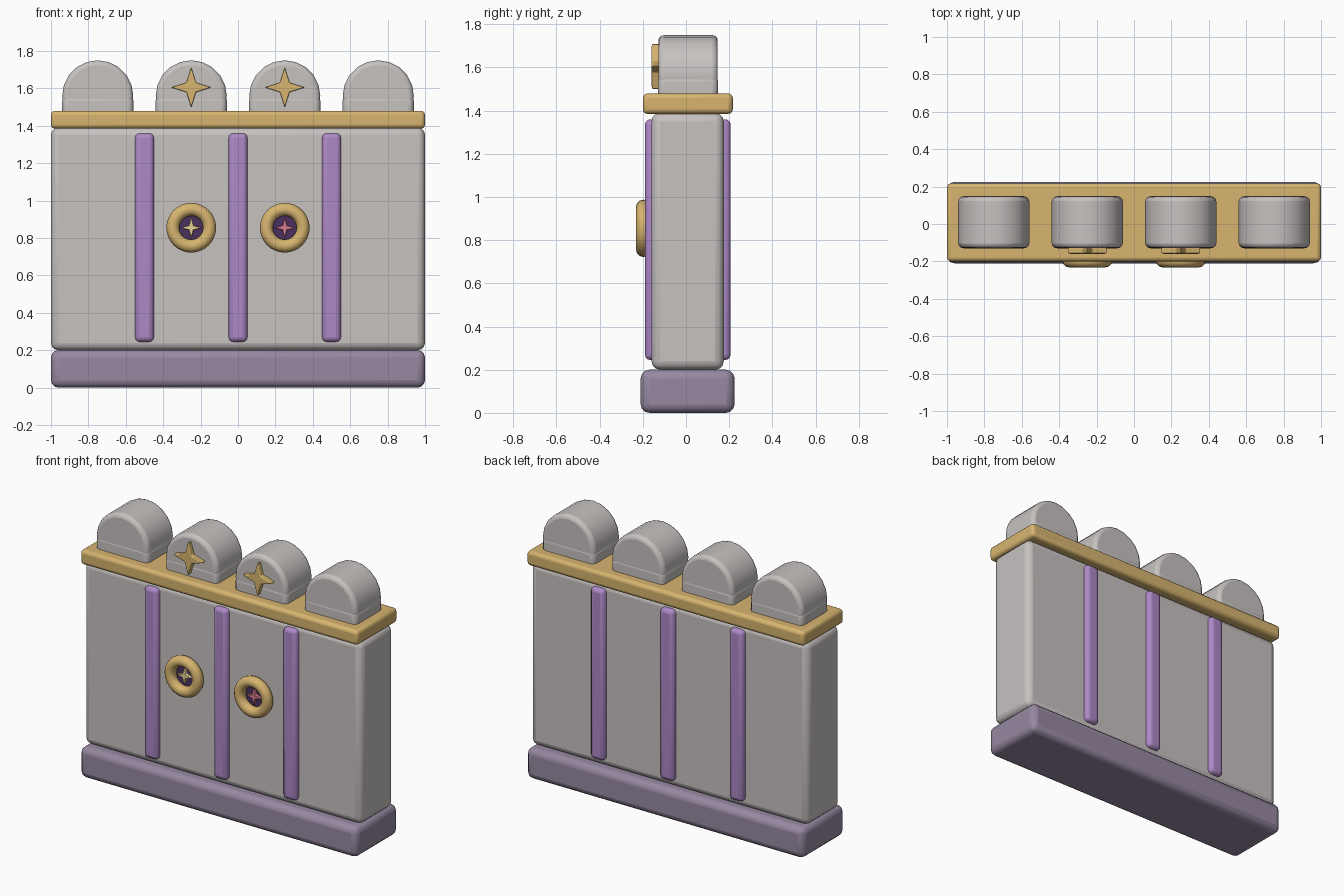
import bpy, bmesh, math
from mathutils import Matrix

if "Cube" in bpy.data.objects:
    bpy.data.objects.remove(bpy.data.objects["Cube"])


def material(name, rgb):
    m = bpy.data.materials.new(name)
    m.diffuse_color = (*rgb, 1)
    m.use_nodes = True
    m.node_tree.nodes["Principled BSDF"].inputs["Base Color"].default_value = m.diffuse_color
    return m


STONE = material("stone", (0.57, 0.54, 0.53))
PLINTH = material("plinth", (0.31, 0.25, 0.36))
GOLD = material("gold", (0.68, 0.46, 0.16))
VIOLET = material("violet", (0.42, 0.25, 0.57))
DARK = material("dark_violet", (0.07, 0.03, 0.12))
CREAM = material("cream", (0.8, 0.65, 0.3))
PINK = material("pink", (0.7, 0.2, 0.28))


def finish(name, bm, mat, bevel=0.0, segments=3):
    bmesh.ops.recalc_face_normals(bm, faces=bm.faces)
    mesh = bpy.data.meshes.new(name)
    bm.to_mesh(mesh)
    bm.free()
    mesh.materials.append(mat)
    ob = bpy.data.objects.new(name, mesh)
    bpy.context.collection.objects.link(ob)
    if bevel:
        mod = ob.modifiers.new("bevel", 'BEVEL')
        mod.width, mod.segments = bevel, segments
        mod.limit_method, mod.angle_limit = 'ANGLE', math.radians(40)
    bpy.ops.object.select_all(action='DESELECT')
    ob.select_set(True)
    bpy.context.view_layer.objects.active = ob
    bpy.ops.object.shade_smooth_by_angle(angle=math.radians(40))
    return ob


def box(name, x, y, z, mat, bevel):
    """Rounded box from (min, max) ranges."""
    bm = bmesh.new()
    bmesh.ops.create_cube(bm, size=1)
    for v in bm.verts:
        v.co = [r[0] + (c + 0.5) * (r[1] - r[0]) for c, r in zip(v.co, (x, y, z))]
    return finish(name, bm, mat, bevel)


def prism(name, points, x, z, y, mat, bevel=0.0, segments=3):
    """Outline in the xz plane, extruded over the y range."""
    bm = bmesh.new()
    face = bm.faces.new([bm.verts.new((x + px, y[0], z + pz)) for px, pz in points])
    ext = bmesh.ops.extrude_face_region(bm, geom=[face])["geom"]
    verts = [g for g in ext if isinstance(g, bmesh.types.BMVert)]
    bmesh.ops.translate(bm, verts=verts, vec=(0, y[1] - y[0], 0))
    return finish(name, bm, mat, bevel, segments)


def circle(r, n):
    return [(r * math.cos(i * math.tau / n), r * math.sin(i * math.tau / n)) for i in range(n)]


def star(r, inner):
    return [((inner if i % 2 else r) * math.sin(i * math.pi / 4),
             (inner if i % 2 else r) * math.cos(i * math.pi / 4)) for i in range(8)]


def ring(name, x, y, z, major, minor, mat, n=32, m=12):
    bm = bmesh.new()
    section = [bm.verts.new((x + major + px, y, z + pz)) for px, pz in circle(minor, m)]
    # turn the section so it lies in the plane containing the ring axis (y)
    for v in section:
        v.co = (v.co.x, y + v.co.z - z, z)
    edges = [bm.edges.new((section[i], section[(i + 1) % m])) for i in range(m)]
    bmesh.ops.spin(bm, geom=section + edges, cent=(x, y, z), axis=(0, 1, 0),
                   angle=math.tau, steps=n)
    bmesh.ops.remove_doubles(bm, verts=bm.verts, dist=1e-4)
    return finish(name, bm, mat)


# Wall, plinth and gold coping
box("plinth", (-1, 1), (-0.21, 0.225), (0, 0.2), PLINTH, 0.04)
box("wall", (-1, 1), (-0.16, 0.175), (0.2, 1.39), STONE, 0.04)
box("coping", (-1, 1), (-0.2, 0.217), (1.385, 1.48), GOLD, 0.022)

# Vertical strips passing through the wall
for i, x in enumerate((-0.5, 0, 0.5)):
    box(f"strip_{i}", (x - 0.05, x + 0.05), (-0.19, 0.207), (0.245, 1.36), VIOLET, 0.025)

# Round-topped battlements: block plus horizontal drum
for i, x in enumerate((-0.75, -0.25, 0.25, 0.75)):
    box(f"battlement_block_{i}", (x - 0.19, x + 0.19), (-0.13, 0.149), (1.43, 1.565), STONE, 0.03)
    prism(f"battlement_drum_{i}", circle(0.19, 20), x, 1.56, (-0.128, 0.147), STONE, 0.025)

# Stars and round medallions on the front
for side, x, gem in (("left", -0.25, CREAM), ("right", 0.25, PINK)):
    prism(f"{side}_star", star(0.107, 0.036), x, 1.605, (-0.16, -0.12), GOLD, 0.006, 2)
    ring(f"{side}_ring", x, -0.197, 0.855, 0.098, 0.035, GOLD)
    prism(f"{side}_ring_disc", circle(0.09, 24), x, 0.855, (-0.178, -0.15), DARK)
    prism(f"{side}_ring_star", star(0.055, 0.018), x, 0.855, (-0.2, -0.17), gem, 0.003, 1)
